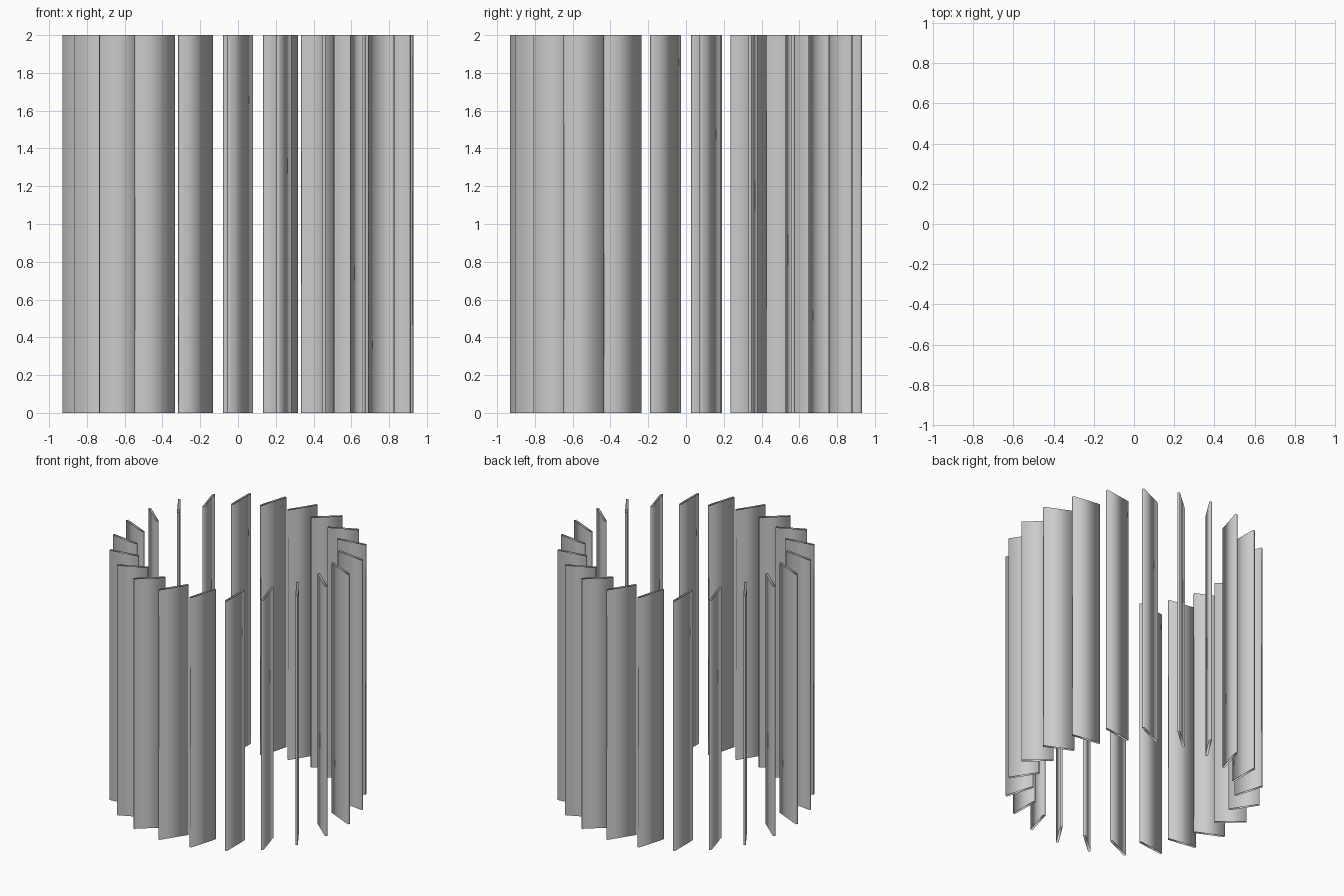
import bpy
from math import radians, sin, cos
from mathutils import Vector

if "Cube" in bpy.data.objects:
    bpy.data.objects.remove(bpy.data.objects["Cube"])

COUNT = 22          # blades in the ring
R_OUT = 0.928       # radius of the outer blade edge
R_IN = 0.737        # radius of the inner blade edge
SWEEP = 8.8         # angle the blade leans over, degrees
PHASE = -3.2        # outer edge of first blade, degrees from the front
THICK = 0.018
HEIGHT = 2.0


def polar(radius, deg):
    a = radians(deg)
    return Vector((radius * sin(a), -radius * cos(a), 0))


# One thin slanted slat, open at the top and bottom
def make_blade(index):
    start = PHASE + index * 360 / COUNT
    outer, inner = polar(R_OUT, start), polar(R_IN, start + SWEEP)
    along = (inner - outer).normalized()
    side = Vector((-along.y, along.x, 0)) * THICK / 2
    ring = [outer - side, inner - side, inner + side, outer + side]
    up = Vector((0, 0, HEIGHT))
    verts = ring + [p + up for p in ring]
    faces = [(i, (i + 1) % 4, (i + 1) % 4 + 4, i + 4) for i in range(4)]
    mesh = bpy.data.meshes.new("blade")
    mesh.from_pydata(verts, [], faces)
    mesh.shade_smooth()
    obj = bpy.data.objects.new(f"blade_{index + 1:02d}", mesh)
    bpy.context.collection.objects.link(obj)


# Ring of blades
for i in range(COUNT):
    make_blade(i)
